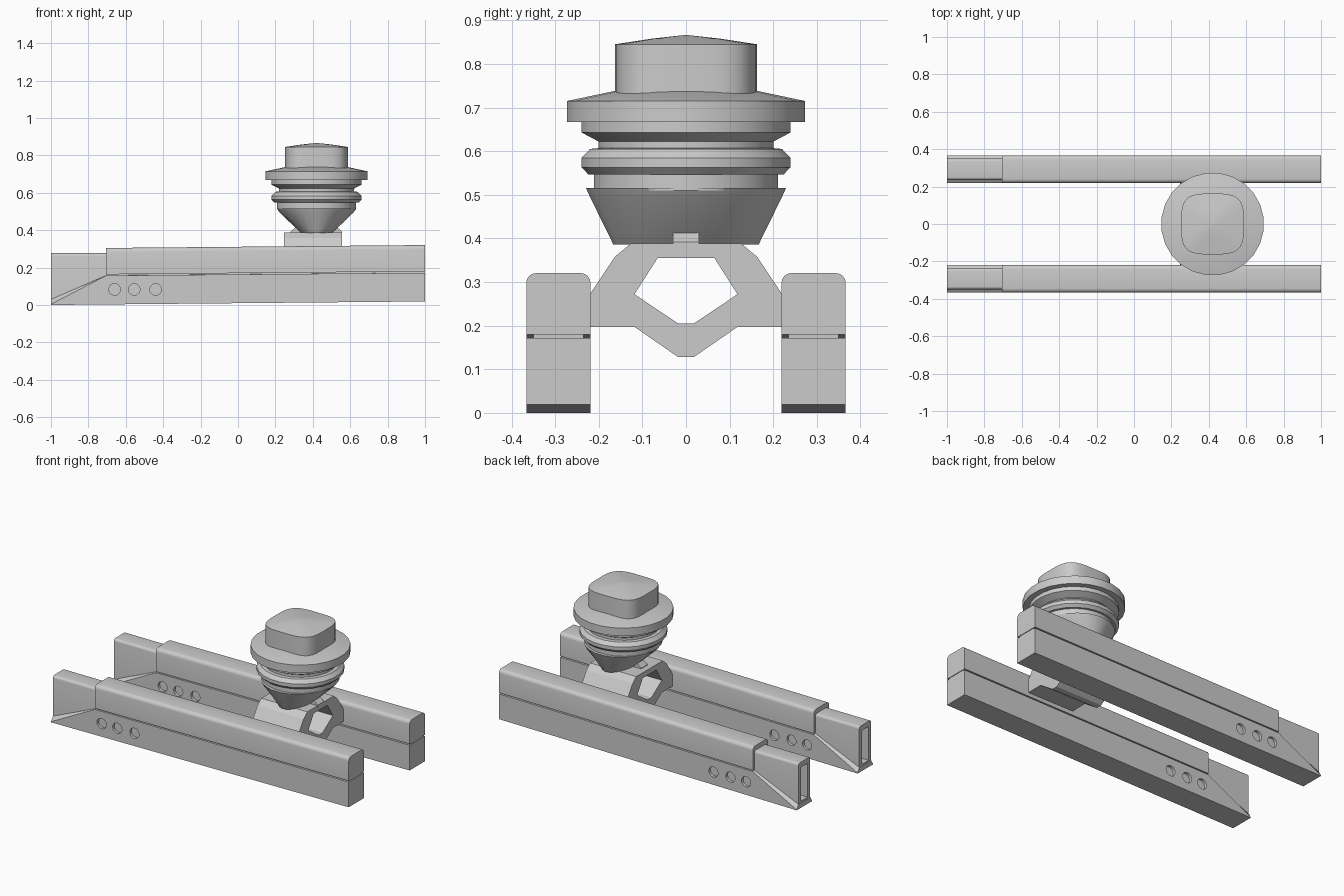
import bpy, bmesh, math

if "Cube" in bpy.data.objects:
    bpy.data.objects.remove(bpy.data.objects["Cube"])

SLOPE = 0.0092          # the rails rise gently toward +x


def loft(name, sections):
    """Skin a list of equal-length closed 3D sections and cap both ends."""
    bm = bmesh.new()
    rings = [[bm.verts.new(p) for p in s] for s in sections]
    n = len(rings[0])
    for a, b in zip(rings, rings[1:]):
        for i in range(n):
            j = (i + 1) % n
            bm.faces.new((a[i], a[j], b[j], b[i]))
    bm.faces.new(rings[0][::-1])
    bm.faces.new(rings[-1])
    bmesh.ops.recalc_face_normals(bm, faces=bm.faces)
    me = bpy.data.meshes.new(name)
    bm.to_mesh(me)
    bm.free()
    ob = bpy.data.objects.new(name, me)
    bpy.context.collection.objects.link(ob)
    return ob


def extrude_x(name, profile, x0, x1, slope=0.0):
    """Extrude a (y, z) profile along x, optionally rising with x."""
    return loft(name, [[(x, y, z + slope * (x + 1)) for y, z in profile] for x in (x0, x1)])


def select(ob):
    bpy.ops.object.select_all(action='DESELECT')
    ob.select_set(True)
    bpy.context.view_layer.objects.active = ob


def cut(ob, cutter):
    mod = ob.modifiers.new("cut", 'BOOLEAN')
    mod.operation = 'DIFFERENCE'
    mod.solver = 'EXACT'
    mod.object = cutter
    select(ob)
    bpy.ops.object.modifier_apply(modifier=mod.name)


def drop(ob):
    bpy.data.objects.remove(ob, do_unlink=True)


def smooth(ob, deg=30):
    select(ob)
    bpy.ops.object.shade_smooth_by_angle(angle=math.radians(deg))


def box_profile(yc, half, z0, z1, r):
    """Rectangle with rounded top corners."""
    pts = [(yc - half, z0), (yc + half, z0)]
    for cy, start in ((yc + half - r, 0), (yc - half + r, 90)):
        for k in range(5):
            a = math.radians(start + 22.5 * k)
            pts.append((cy + r * math.cos(a), z1 - r + r * math.sin(a)))
    return pts


def hole_profile(x, z, r, n=20):
    return [(x + r * math.cos(2 * math.pi * i / n), z + r * math.sin(2 * math.pi * i / n))
            for i in range(n)]


# Rails: base with flared ramp end, inner core, and rounded cover
W, C = 0.0735, 0.057
for side, label in ((-1, "front"), (1, "back")):
    yc = side * 0.2925
    secs = []
    for x, zb, zo, zi in ((-1, 0, 0.004, 0.03), (-0.705, 0.003, 0.157, 0.158), (1, 0.019, 0.172, 0.172)):
        secs.append([(x, yc - W, zb), (x, yc + W, zb), (x, yc + W, zo),
                     (x, yc + C, zi), (x, yc - C, zi), (x, yc - W, zo)])
    base = loft(label + "_rail_base", secs)
    core = extrude_x(label + "_rail_core", box_profile(yc, C, 0.025, 0.277, 0.015), -0.999, 0.996)
    cover = extrude_x(label + "_rail_cover", box_profile(yc, W, 0.161, 0.302, 0.022),
                      -0.705, 1, SLOPE)
    # Open slot at the ramp end
    slot = extrude_x("slot_cutter", [(yc - 0.032, 0.04), (yc + 0.032, 0.04),
                                     (yc + 0.032, 0.245), (yc - 0.032, 0.245)], -1.1, -0.85)
    cut(base, slot)
    cut(core, slot)
    drop(slot)
    # Three round side holes, backed by the core
    for hx in (-0.66, -0.555, -0.44):
        ring = hole_profile(hx, 0.083, 0.031)
        hole = loft("hole_cutter", [[(x, yc + d, z) for x, z in ring] for d in (-0.1, 0.1)])
        cut(base, hole)
        drop(hole)
    for ob in (base, core, cover):
        smooth(ob)


def mirrored(half):
    """Close a half (y, z) profile, given for y > 0, across y = 0."""
    return half + [(-y, z) for y, z in reversed(half)]


# Bridge bracket between the rails
bracket = extrude_x("bridge_bracket", mirrored(
    [(0.018, 0.128), (0.118, 0.197), (0.225, 0.197), (0.225, 0.265), (0.163, 0.358), (0.127, 0.388)]),
    0.245, 0.555)
opening = extrude_x("opening_cutter", mirrored([(0.018, 0.205), (0.118, 0.272), (0.065, 0.355)]), 0.1, 0.7)
cut(bracket, opening)
drop(opening)

# Locating tab under the knob
loft("knob_tab", [[(0.28, y, 0.38), (0.557, y, 0.38), (0.557, y, 0.392), (0.52, y, 0.423),
                   (0.317, y, 0.423), (0.28, y, 0.392)] for y in (-0.03, 0.03)])

# Knob: stacked lofted rings
KX = 0.42


def stack(name, rings, n=24, power=2):
    secs = []
    for rx, ry, z in rings:
        s = []
        for i in range(n):
            a = 2 * math.pi * (i + 0.5) / n
            c, d = math.cos(a), math.sin(a)
            s.append((KX + rx * math.copysign(abs(c) ** (2 / power), c),
                      ry * math.copysign(abs(d) ** (2 / power), d), z))
        secs.append(s)
    ob = loft(name, secs)
    smooth(ob, 25)
    return ob


stack("knob_cone", [(0.085, 0.168, 0.386), (0.2, 0.222, 0.495), (0.213, 0.231, 0.515)])
stack("knob_neck", [(r, r, z) for r, z in (
    (0.213, 0.51), (0.213, 0.547), (0.226, 0.547), (0.242, 0.563), (0.242, 0.584),
    (0.222, 0.605), (0.202, 0.607), (0.202, 0.622), (0.242, 0.643), (0.242, 0.67))])
stack("knob_disk", [(r, r, z) for r, z in ((0.275, 0.667), (0.275, 0.715), (0.165, 0.738))])
stack("knob_cap", [(0.168, 0.163, 0.72), (0.168, 0.163, 0.845), (0.08, 0.078, 0.858), (0.005, 0.005, 0.866)],
      n=32, power=3.6)
